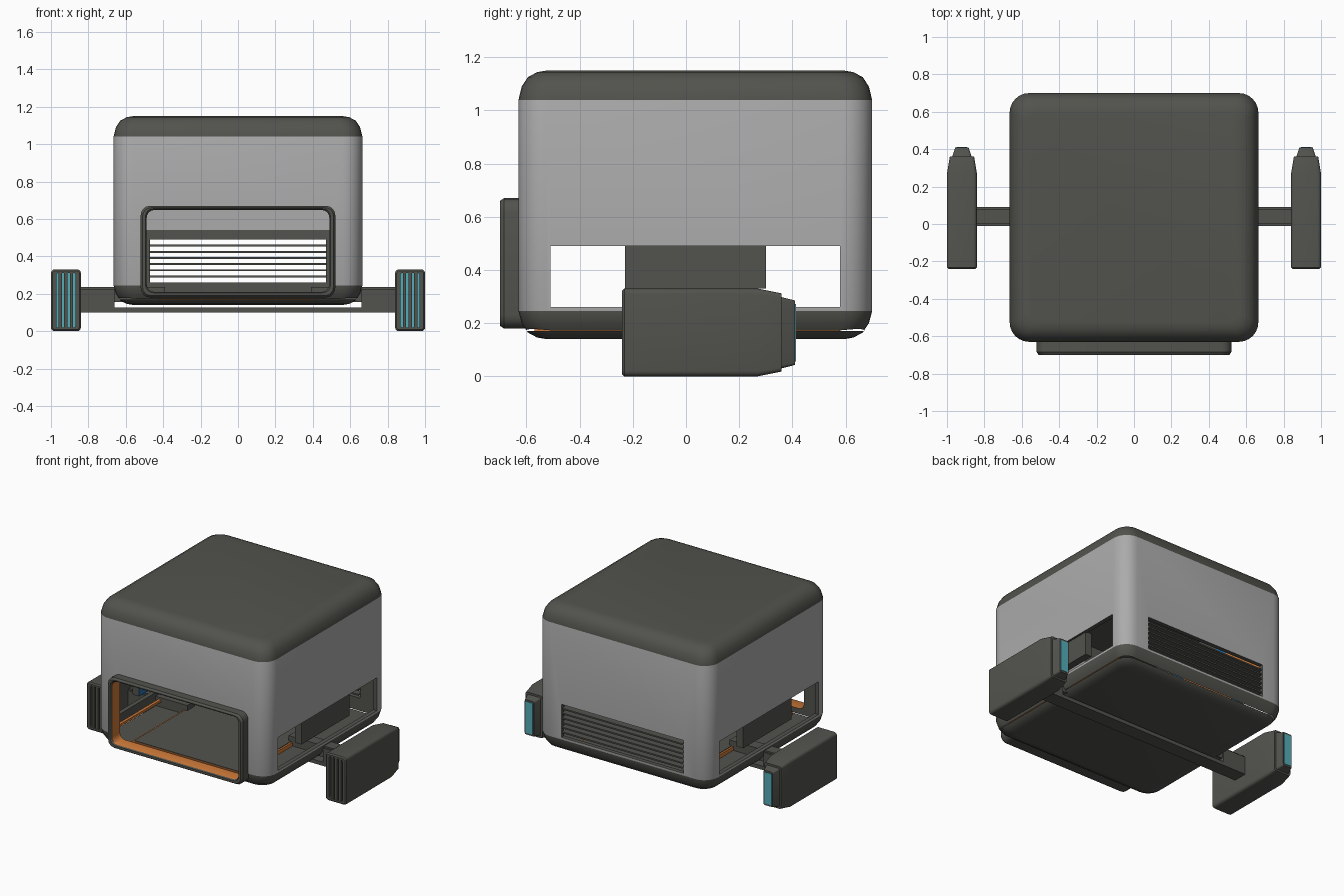
import bpy, bmesh, math
from mathutils import Vector

if "Cube" in bpy.data.objects:
    bpy.data.objects.remove(bpy.data.objects["Cube"])

COLOURS = [("dark_grey", (.085, .086, .075)), ("light_grey", (.41, .41, .41)),
           ("orange", (.60, .19, .04)), ("blue", (.02, .15, .36)), ("cyan", (.09, .42, .48))]
DARK, GREY, ORANGE, BLUE, CYAN = range(5)
MATS = []
for n, c in COLOURS:
    m = bpy.data.materials.new(n)
    m.diffuse_color = (*c, 1)
    m.use_nodes = True
    m.node_tree.nodes["Principled BSDF"].inputs["Base Color"].default_value = m.diffuse_color
    MATS.append(m)


def smooth(me, angle=32):
    me.shade_smooth()
    me.set_sharp_from_angle(angle=math.radians(angle))


def finish(name, bm, angle=32):
    bmesh.ops.recalc_face_normals(bm, faces=bm.faces)
    me = bpy.data.meshes.new(name)
    bm.to_mesh(me)
    bm.free()
    for m in MATS:
        me.materials.append(m)
    smooth(me, angle)
    ob = bpy.data.objects.new(name, me)
    bpy.context.collection.objects.link(ob)
    return ob


def round_rect(a0, a1, b0, b1, r, n=6):
    pts = []
    for ca, cb, start in ((a1 - r, b1 - r, 0), (a0 + r, b1 - r, 90),
                          (a0 + r, b0 + r, 180), (a1 - r, b0 + r, 270)):
        for i in range(n + 1):
            t = math.radians(start + 90 * i / n)
            pts.append((ca + r * math.cos(t), cb + r * math.sin(t)))
    return pts


def ring_z(z, inset, r):
    return [Vector((a, b, z)) for a, b in
            round_rect(-.665 + inset, .665 - inset, -.63 + inset, .70 - inset, r)]


def ring_y(y, x0, x1, z0, z1, r, n=4):
    return [Vector((a, y, b)) for a, b in round_rect(x0, x1, z0, z1, r, n)]


def loft(name, rings, bands, caps=(DARK, DARK), closed=False, rule=None):
    """Skin a list of rings; bands gives the colour of each strip."""
    bm = bmesh.new()
    vs = [[bm.verts.new(p) for p in r] for r in rings]
    n = len(vs[0])
    for k in range(len(vs) if closed else len(vs) - 1):
        a, b = vs[k], vs[(k + 1) % len(vs)]
        for i in range(n):
            f = bm.faces.new((a[i], a[(i + 1) % n], b[(i + 1) % n], b[i]))
            f.material_index = bands[k]
    if not closed:
        bm.faces.new(vs[0]).material_index = caps[0]
        bm.faces.new(vs[-1]).material_index = caps[1]
    if rule:
        bm.normal_update()
        for f in bm.faces:
            f.material_index = rule(f)
    return finish(name, bm)


def box(name, x, y, z, mat=DARK, rule=None):
    bm = bmesh.new()
    bmesh.ops.create_cube(bm, size=1)
    for v in bm.verts:
        v.co = Vector([l[0] + (l[1] - l[0]) * (c + .5) for l, c in zip((x, y, z), v.co)])
    bm.normal_update()
    for f in bm.faces:
        f.material_index = rule(f) if rule else mat
    return finish(name, bm)


# Body shell: dark rounded base, light walls, dark rounded roof
prof = [(.14, .105), (.146, .07), (.165, .035), (.20, .012), (.245, 0), (1.04, 0),
        (1.09, .012), (1.125, .035), (1.144, .07), (1.15, .105)]
rings = [ring_z(z, i, max(.105 - i * .5, .03)) for z, i in prof]
body = loft("body_shell", rings, [DARK] * 4 + [GREY] + [DARK] * 4)


# Hollow cabin, coloured by height and direction
def cabin_rule(f):
    z = f.calc_center_median().z
    side = abs(f.normal.x) > .9
    if abs(f.normal.z) > .9 or z < .5 or z > .95:
        return DARK
    if side:
        return ORANGE if z < .88 else BLUE
    return DARK if z < .54 else GREY


cabin = loft("cabin_cutter", [ring_z(z, .03, .08) for z in (.17, .50, .54, .88, .95, 1.08)],
             [DARK] * 5, rule=cabin_rule)
front_cut = loft("front_cutter", [ring_y(y, -.49, .49, .20, .65, .04) for y in (-.8, -.45)],
                 [ORANGE])
back_cut = box("back_cutter", (-.47, .47), (.5, .9), (.26, .49))
side_cut = box("side_cutter", (-1, 1), (-.51, .58), (.26, .49))
cutters = [cabin, front_cut, back_cut, side_cut]
for c in cutters:
    c.hide_render = True
    mod = body.modifiers.new(c.name, 'BOOLEAN')
    mod.operation, mod.solver, mod.object = 'DIFFERENCE', 'EXACT', c
deps = bpy.context.evaluated_depsgraph_get()
mesh = bpy.data.meshes.new_from_object(body.evaluated_get(deps))
body.modifiers.clear()
body.data = mesh
smooth(mesh)
for c in cutters:
    bpy.data.objects.remove(c)

# Front hatch frame with an orange inside
loft("front_frame", [ring_y(-.60, -.52, .52, .18, .67, .05),
                     ring_y(-.685, -.52, .52, .18, .67, .05),
                     ring_y(-.70, -.51, .51, .19, .66, .045),
                     ring_y(-.70, -.495, .495, .205, .655, .042),
                     ring_y(-.69, -.488, .488, .21, .648, .04),
                     ring_y(-.60, -.488, .488, .21, .648, .04)],
     [DARK] * 4 + [ORANGE, DARK], closed=True)

# Back louvre slats
for i in range(6):
    z = .26 + .23 * (i + 1) / 7
    box("louvre_slat", (-.475, .475), (.645, .695), (z - .005, z + .005))

# Cabin floor pad with an orange border
box("floor_border", (-.42, .42), (-.57, .58), (.165, .196), ORANGE)
box("floor_pad", (-.408, .408), (-.558, .568), (.165, .2))

# Cross bar under the body
box("cross_bar", (-.85, .85), (-.01, .09), (.10, .126))

for s in (-1, 1):
    def span(a, b):
        return tuple(sorted((s * a, s * b)))

    # Arm, window panel and orange sill
    box("arm", span(.39, .85), (0, .08), (.155, .235))
    box("arm_root", span(.66, .85), (-.01, .09), (.12, .225))
    box("window_panel", span(.60, .65), (-.23, .30), (.33, .495),
        rule=lambda f: BLUE if f.normal.x * s < -.5 else DARK)
    box("window_sill", span(.592, .612), (-.51, .58), (.205, .222), ORANGE)

    # Side pod, front recess to tapered tail
    sections = [(-.205, .869, .971, .02, .31, .008), (-.24, .869, .971, .02, .31, .008),
                (-.24, .848, .992, .008, .322, .015), (-.232, .84, 1.0, 0, .33, .02),
                (.27, .84, 1.0, 0, .33, .02), (.36, .855, .985, .018, .312, .015),
                (.36, .868, .972, .03, .298, .012), (.41, .885, .955, .043, .285, .01)]
    loft("side_pod", [ring_y(y, *span(a, b), z0, z1, r) for y, a, b, z0, z1, r in sections],
         [DARK] * 7, caps=(CYAN, DARK))
    for k in range(3):
        x = .869 + .012 + k * .030
        box("pod_fin", span(x, x + .018), (-.238, -.20), (.02, .31))
    box("pod_tail_light", span(.892, .948), (.405, .413), (.055, .273), CYAN)
